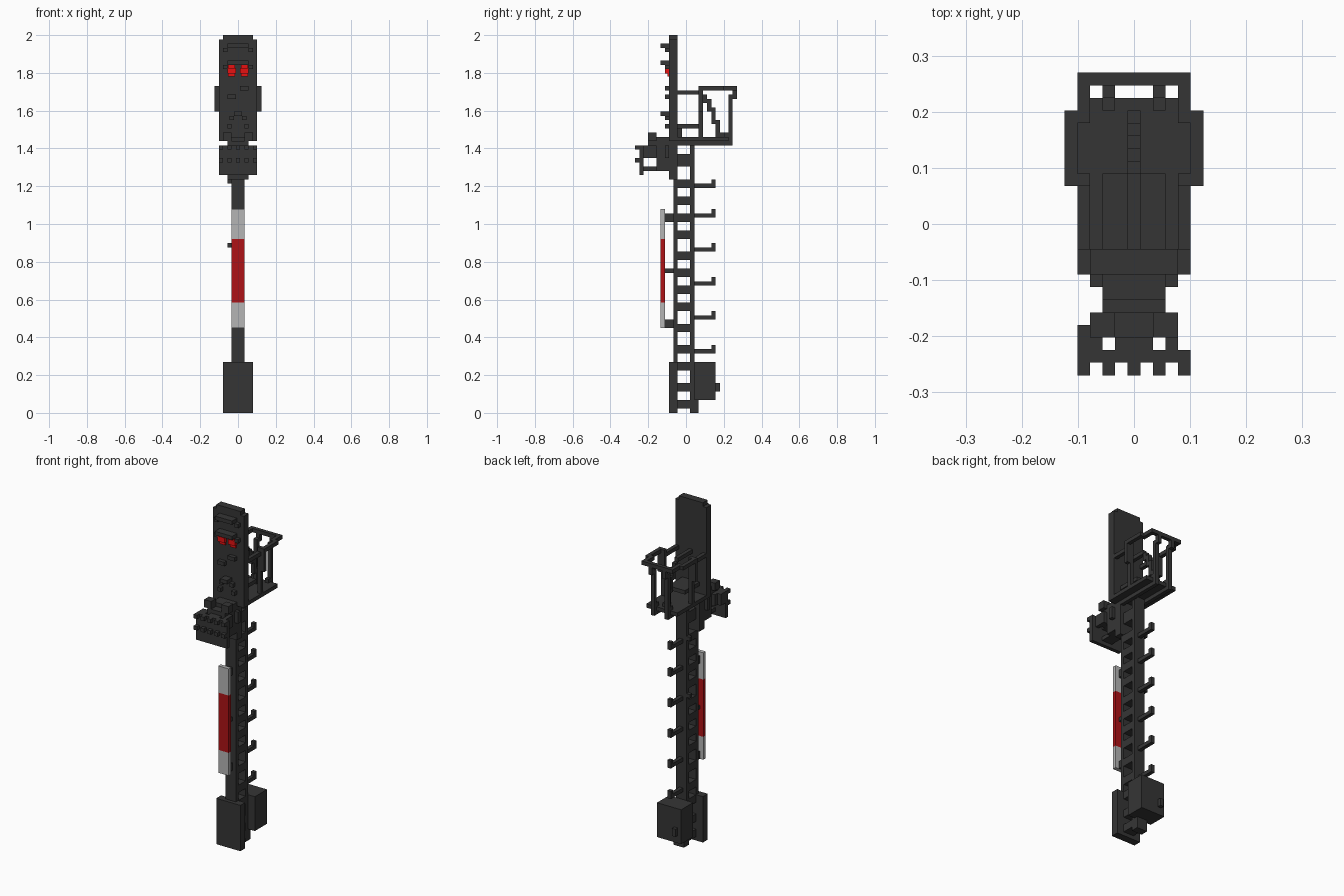
import bpy, bmesh
from mathutils import Vector

if "Cube" in bpy.data.objects:
    bpy.data.objects.remove(bpy.data.objects["Cube"])

V = 2 / 89  # block size; all dimensions below are in blocks


def material(name, r, g, b):
    m = bpy.data.materials.new(name)
    m.use_nodes = True
    m.diffuse_color = (r, g, b, 1)
    bsdf = next(n for n in m.node_tree.nodes if n.type == 'BSDF_PRINCIPLED')
    bsdf.inputs["Base Color"].default_value = (r, g, b, 1)
    return m


DARK = material("dark grey", 0.036, 0.036, 0.036)
WHITE = material("light grey", 0.46, 0.46, 0.46)
RED = material("board red", 0.42, 0.006, 0.008)
LAMP = material("lamp red", 0.85, 0.006, 0.006)


def part(name, boxes, mat=DARK):
    """One object from boxes given as (x0, x1, y0, y1, z0, z1)."""
    bm = bmesh.new()
    for x0, x1, y0, y1, z0, z1 in boxes:
        verts = bmesh.ops.create_cube(bm, size=1)["verts"]
        size = Vector((x1 - x0, y1 - y0, z1 - z0))
        mid = Vector((x0 + x1, y0 + y1, z0 + z1)) / 2
        for v in verts:
            v.co = Vector(a * s + m for a, s, m in zip(v.co, size, mid)) * V
    me = bpy.data.meshes.new(name)
    bm.to_mesh(me)
    bm.free()
    me.materials.append(mat)
    ob = bpy.data.objects.new(name, me)
    bpy.context.collection.objects.link(ob)
    return ob


def both(*boxes):
    """The boxes plus their mirror images across x = 0."""
    return [b for x0, x1, *r in boxes for b in ((x0, x1, *r), (-x1, -x0, *r))]


# Base: front plate, rear cabinet and its knob
part("base_front_plate", [(-3.5, 3.5, -4, -2, 0, 12)])
part("base_cabinet", [(-3.5, 3.5, 2, 7, 3, 12)])
part("cabinet_knob", [(-2.5, -1.5, 7, 8, 5, 7)])
part("mast_foot", [(-1.5, 1.5, 2, 3, 0, 3)])

# Lattice mast
part("mast_front_rail", [(-1.5, 1.5, -3, -2, 0, 64)])
part("mast_rear_rail", [(-1.5, 1.5, 1, 2, 0, 63)])
rungs = (1, 5, 10, 14, 19, 24, 28, 32, 36, 41, 45, 49, 53)
part("mast_rungs", [(-1.5, 1.5, -2, 1, z, z + 2) for z in rungs]
     + [(-1.5, 1.5, -2, 1, 58, 61)])

# Climbing pegs with upturned tips
for z in (14, 22, 30, 38, 46, 53):
    part("climbing_peg", [(-.5, .5, 2, 7, z, z + 1), (-.5, .5, 6, 7, z + 1, z + 2)])
part("mast_tags", [(-2.5, -1.5, 1, 2, z, z + 1) for z in (39, 54)])

# Striped board and brackets
part("board_white_ends", [(-1.5, 1.5, -6, -5, 20, 26), (-1.5, 1.5, -6, -5, 41, 48)], WHITE)
part("board_red_centre", [(-1.5, 1.5, -6, -5, 26, 41)], RED)
part("board_brackets", [(-.5, .5, -5, -3, a, b) for a, b in ((20, 22), (33, 34), (45, 47))])

# Signal head
part("signal_head", [(-4.5, 4.5, -4, -2, 64, 88), (-3.5, 3.5, -4, -2, 88, 89)])
part("upper_hoods", [(-2.5, 2.5, -6, -4, z, z + 1) for z in (82, 86)]
     + both((2.5, 3.5, -5, -4, 81, 82), (2.5, 3.5, -5, -4, 85, 86)))
part("small_hoods", [(.5, 2.5, -5, -4, 76, 77), (-2.5, -.5, -5, -4, 74, 75)])
part("lower_hood", [(-1, 1, -6, -4, 70, 71)] + both((1, 2, -5, -4, 69, 70)))
part("lower_lights", both((1.5, 2.5, -5, -4, 67, 68)))
part("red_lamps", both((.5, 2.5, -4.9, -4, 80, 81.3), (.7, 2.3, -4.4, -4, 79.2, 82)), LAMP)

# Lower indicator panel on its arm
part("indicator_panel", [(-4.5, 4.5, -11, -10, 56, 63)])
part("panel_hoods", [(x - .5, x + .5, -12, -11, 62, 63) for x in (-4, -2, 0, 2, 4)]
     + [(x - .5, x + .5, -12, -11, 59, 60) for x in (-4, -2, 0, 2, 4)])
part("panel_brackets", [(-1.5, 1.5, -10, -9, 60, 63), (-4.5, -3.5, -10, -8, 60, 63),
                        (-3.5, 3.5, -9, -7, 60, 63), (-1.5, 1.5, -10, -7, 57, 58)]
     + both((2.5, 3.5, -10, -9, 60, 63)))
part("panel_arm", [(-2.5, 2.5, -7, -4, 57, 63), (-2.5, 2.5, -4, -2, 55, 64)]
     + both((2.5, 3.5, -5, -4, 60, 63)))
part("arm_top_block", [(-2.5, 2.5, -9, -4, 63, 64), (-2.5, 2.5, -7, -4, 64, 65),
                       (-1.5, 1.5, -7, -6, 64, 65)]
     + both((1.5, 3.5, -9, -7, 64, 66)))

# Service platform
part("platform_floor", [(-4.5, 4.5, -2, 10, 64, 65)])
part("platform_beams", both((1.5, 2.5, -2, 11, 63, 64)) + [(-2.5, 2.5, 1, 2, 63, 64)])
part("platform_shelf", [(-2.5, 2.5, -2, 4, 67, 68), (-.5, .5, -2, -1, 65, 67)])

# Railings
part("side_rails", both((4.5, 5.5, 3, 9, 76, 77), (3.5, 4.5, 8, 12, 76, 77),
                        (3.5, 4.5, -2, 3, 75, 76)))
part("rail_front_posts", both((4.5, 5.5, 3, 4, 71, 76), (3.5, 4.5, 3, 4, 65, 77)))
part("back_rail", [(-3.5, 3.5, 11, 12, 76, 77)] + both((1.5, 2.5, 11, 12, 74, 76)))
part("rail_back_posts", both((1.5, 2.5, 10, 11, 63, 75), (1.5, 2.5, 9, 10, 65, 66)))

# Stepped centre brace behind the head
brace = ((73, 75), (71, 74), (68, 72), (65, 69), (65, 66))
part("centre_brace", [(-.5, .5, 4 + i, 5 + i, a, b) for i, (a, b) in enumerate(brace)]
     + [(-.5, .5, -2, 4, 75, 76)])
